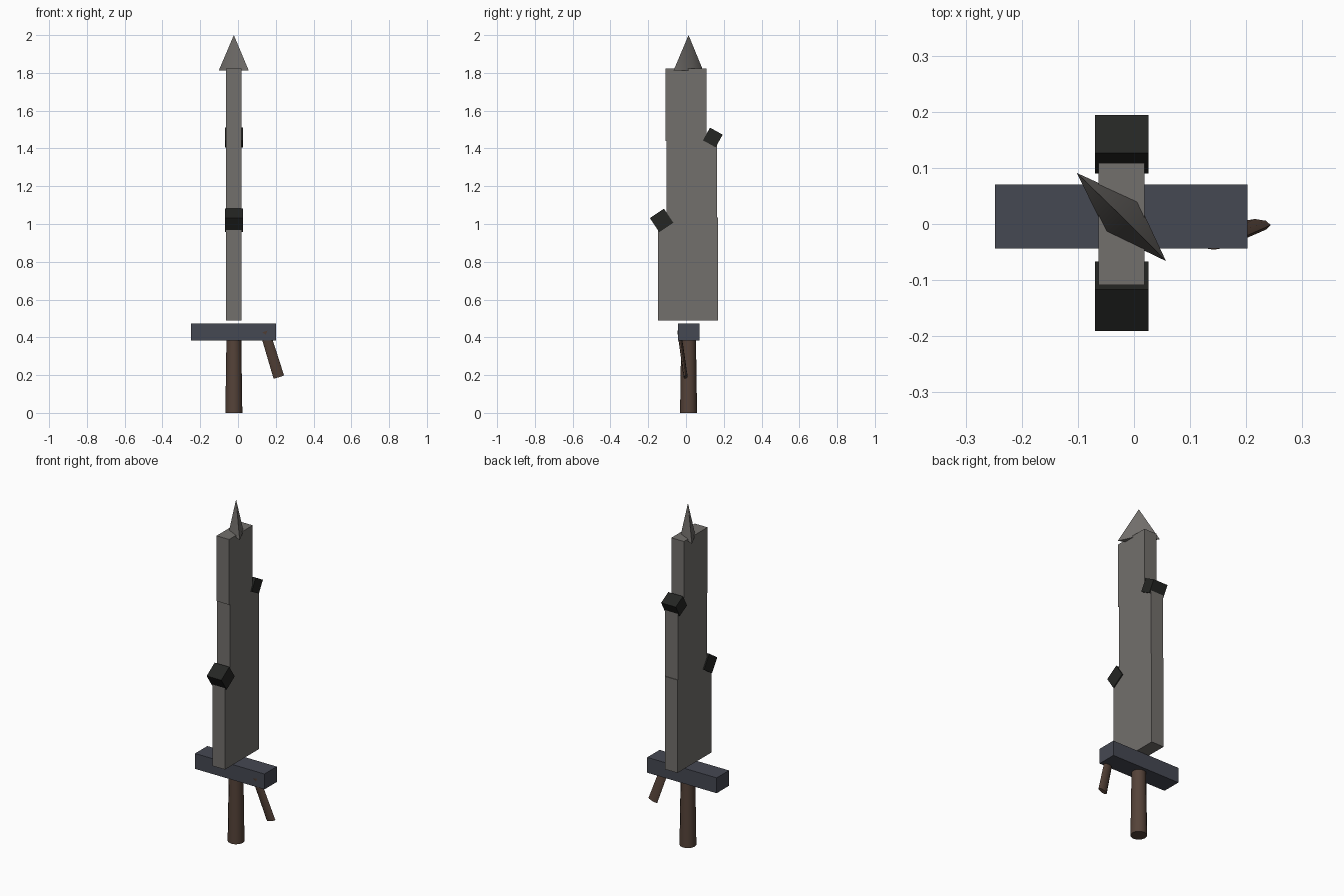
import bpy, bmesh, math
from mathutils import Vector, Matrix

if "Cube" in bpy.data.objects:
    bpy.data.objects.remove(bpy.data.objects["Cube"])

CX, CY = -0.022, 0.0135  # axis of the sword


def material(name, rgb):
    m = bpy.data.materials.new(name)
    m.diffuse_color = (*rgb, 1)
    m.use_nodes = True
    m.node_tree.nodes["Principled BSDF"].inputs["Base Color"].default_value = m.diffuse_color
    return m


STEEL = material("steel", (0.17, 0.16, 0.15))
IRON = material("dark_iron", (0.06, 0.065, 0.085))
BLACK = material("black_metal", (0.018, 0.019, 0.017))
WOOD = material("wood", (0.09, 0.055, 0.04))


def finish(name, bm, mat, smooth=None):
    bmesh.ops.recalc_face_normals(bm, faces=bm.faces)
    me = bpy.data.meshes.new(name)
    bm.to_mesh(me)
    bm.free()
    ob = bpy.data.objects.new(name, me)
    bpy.context.collection.objects.link(ob)
    me.materials.append(mat)
    if smooth:
        bpy.ops.object.select_all(action='DESELECT')
        ob.select_set(True)
        bpy.context.view_layer.objects.active = ob
        bpy.ops.object.shade_smooth_by_angle(angle=math.radians(smooth))
    return ob


def box(name, center, size, mat, tilt=0):
    bm = bmesh.new()
    m = (Matrix.Translation(center) @ Matrix.Rotation(math.radians(tilt), 4, 'X')
         @ Matrix.Diagonal((*size, 1)))
    bmesh.ops.create_cube(bm, size=1, matrix=m)
    return finish(name, bm, mat)


def rod(name, bottom, top, r1, r2, sides, mat, flat=1.0):
    """Tapered rod between two points, optionally flattened in y."""
    a, b = Vector(bottom), Vector(top)
    d = b - a
    z = d.normalized()
    x = Vector((0, 1, 0)).cross(z).normalized()
    rot = Matrix((x, z.cross(x), z)).transposed().to_4x4()
    bm = bmesh.new()
    bmesh.ops.create_cone(bm, cap_ends=True, segments=sides, radius1=r1, radius2=r2,
                          depth=d.length,
                          matrix=Matrix.Translation((a + b) / 2) @ rot
                          @ Matrix.Diagonal((1, flat, 1, 1)))
    return finish(name, bm, mat, 50)


# Blade: one stepped outline in (y, z), extruded through its thickness
outline = [(-0.148, 0.49), (0.169, 0.49), (0.169, 1.034), (0.165, 1.034),
           (0.165, 1.44), (0.109, 1.44), (0.109, 1.823), (-0.109, 1.823),
           (-0.109, 1.44), (-0.103, 1.44), (-0.103, 1.03), (-0.148, 1.03)]
bm = bmesh.new()
face = bm.faces.new([bm.verts.new((-0.063, y, z)) for y, z in outline])
ext = bmesh.ops.extrude_face_region(bm, geom=[face])
bmesh.ops.translate(bm, vec=(0.082, 0, 0),
                    verts=[v for v in ext["geom"] if isinstance(v, bmesh.types.BMVert)])
finish("blade", bm, STEEL)

# Spike tip: four-sided pyramid on a diamond base
bm = bmesh.new()
base = [bm.verts.new((x, y, 1.812)) for x, y in
        [(-0.102, 0.091), (-0.05, -0.0145), (0.057, -0.066), (0.007, 0.041)]]
apex = bm.verts.new((CX, CY, 2.0))
bm.faces.new(base)
for i in range(4):
    bm.faces.new((base[i], base[(i + 1) % 4], apex))
finish("spike_tip", bm, STEEL, 60)

# Tilted blocks at the blade steps
box("lower_block", (CX, -0.129, 1.019), (0.095, 0.0894, 0.0894), BLACK, 33.7)
box("upper_block", (CX, 0.142, 1.458), (0.095, 0.0766, 0.0766), BLACK, -28.8)

# Guard, grip and side lever
box("guard", (-0.023, CY, 0.428), (0.45, 0.114, 0.09), IRON)
rod("grip", (CX, CY, 0), (CX, CY, 0.40), 0.045, 0.039, 12, WOOD)
rod("side_lever", (0.216, -0.002, 0.19), (0.1415, -0.036, 0.432), 0.029, 0.026, 8, WOOD, 0.38)
